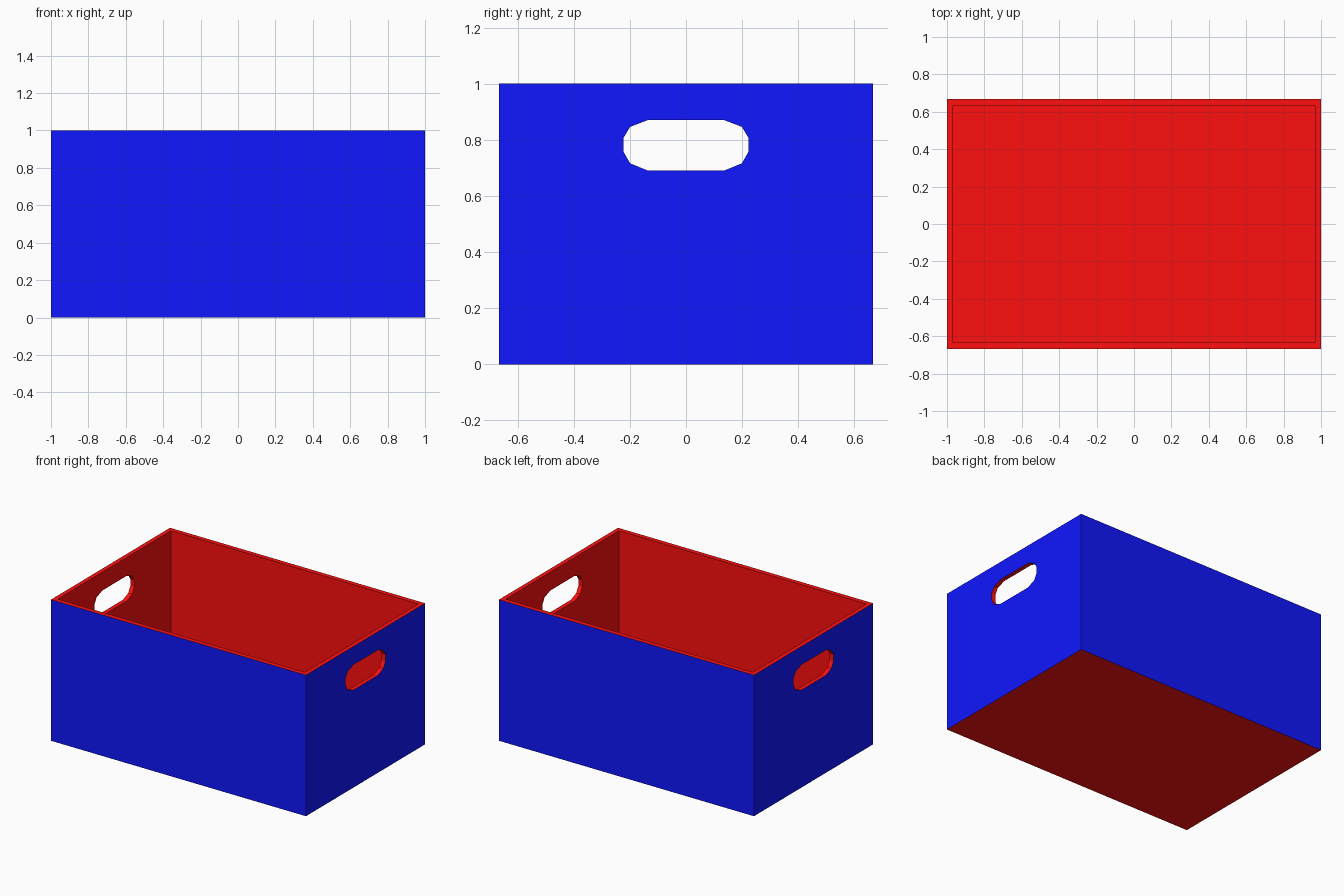
import bpy, bmesh

if "Cube" in bpy.data.objects:
    bpy.data.objects.remove(bpy.data.objects["Cube"])

X, Y, H = 1.0, 0.667, 1.0        # outer half sizes and height
TX, TY, FLOOR = 0.031, 0.033, 0.003


def material(name, color):
    m = bpy.data.materials.new(name)
    m.diffuse_color = color
    m.use_nodes = True
    m.node_tree.nodes["Principled BSDF"].inputs["Base Color"].default_value = m.diffuse_color
    return m


blue = material("outside_blue", (0.005, 0.0085, 1.0, 1))
red = material("inside_red", (1.0, 0.005, 0.005, 1))


def add_object(name, bm):
    bmesh.ops.recalc_face_normals(bm, faces=bm.faces)
    mesh = bpy.data.meshes.new(name)
    bm.to_mesh(mesh)
    bm.free()
    mesh.materials.append(blue)
    mesh.materials.append(red)
    obj = bpy.data.objects.new(name, mesh)
    bpy.context.collection.objects.link(obj)
    return obj


# Open crate: solid box, top inset to a rim, then pushed down to a thin floor
bm = bmesh.new()
bmesh.ops.create_cube(bm, size=2)
for v in bm.verts:
    v.co = (v.co.x * X, v.co.y * Y, (v.co.z + 1) * H / 2)
top = next(f for f in bm.faces if f.normal.z > 0.5)
bmesh.ops.inset_region(bm, faces=[top], thickness=0.03)
for v in top.verts:
    v.co.x = (X - TX) * (1 if v.co.x > 0 else -1)
    v.co.y = (Y - TY) * (1 if v.co.y > 0 else -1)
well = bmesh.ops.extrude_face_region(bm, geom=[top])["geom"]
bmesh.ops.delete(bm, geom=[top], context='FACES_ONLY')
for v in (g for g in well if isinstance(g, bmesh.types.BMVert)):
    v.co.z = FLOOR

# Outer walls are blue; rim, inside and bottom are red
for f in bm.faces:
    outer = (all(abs(v.co.x) > X - 0.001 for v in f.verts)
             or all(abs(v.co.y) > Y - 0.001 for v in f.verts))
    flat = max(v.co.z for v in f.verts) - min(v.co.z for v in f.verts) < 0.001
    f.material_index = 0 if outer and not flat else 1
crate = add_object("crate", bm)

# Hand holes: one twelve-sided slot cutter through both end walls
half = [(0.137, 0.691), (0.199, 0.716), (0.223, 0.758),
        (0.223, 0.806), (0.199, 0.846), (0.137, 0.870)]
outline = half + [(-y, z) for y, z in reversed(half)]
bm = bmesh.new()
face = bm.faces.new([bm.verts.new((-1.2, y, z)) for y, z in outline])
ext = bmesh.ops.extrude_face_region(bm, geom=[face])["geom"]
bmesh.ops.translate(bm, vec=(2.4, 0, 0),
                    verts=[g for g in ext if isinstance(g, bmesh.types.BMVert)])
for f in bm.faces:
    f.material_index = 1
cutter = add_object("hand_hole_cutter", bm)
cutter.hide_render = True
cutter.hide_set(True)

cut = crate.modifiers.new("hand_holes", 'BOOLEAN')
cut.operation = 'DIFFERENCE'
cut.solver = 'EXACT'
cut.object = cutter
